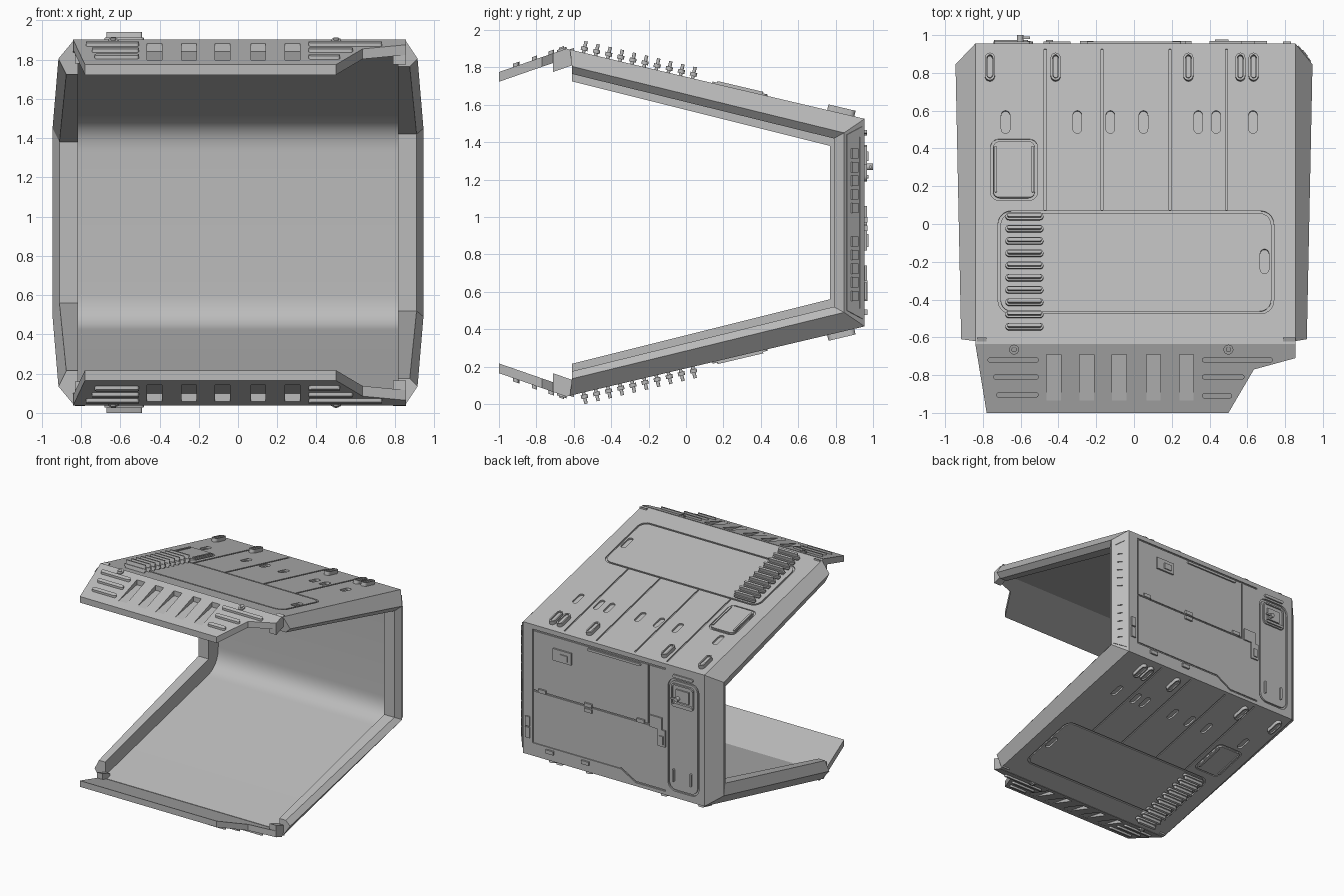
import bpy, bmesh, math
from mathutils import Vector

cube = bpy.data.objects.get("Cube")
if cube:
    bpy.data.objects.remove(cube)

MID = 0.97                      # height of the mirror plane
BACK = 0.955                    # y of the outer back wall
LEFT, RIGHT = 0.855, -0.84      # shell edges

grey = bpy.data.materials.new("plain_grey")
grey.use_nodes = True
grey.diffuse_color = (0.5, 0.5, 0.5, 1)
grey.node_tree.nodes["Principled BSDF"].inputs["Base Color"].default_value = (0.5, 0.5, 0.5, 1)


# Placement of flat drawings (u, v, height) on each outer surface
def roof_z(y):
    return 1.895 - 0.235 * (y + 0.62)

def roof(x, y, h):
    return Vector((x, y + 0.23 * h, roof_z(y) + h))

def lip(x, y, h):
    return Vector((x, y, 1.775 + 0.347 * (y + 1) + h))

def scoop(x, y, h):
    return lip(x, y, h if h > 0 else h * (y + 0.94) / 0.25)

def back(x, z, h):
    return Vector((x, BACK + h, z))

def post(s, z, h):
    # s runs across the chamfered post from its side edge to its back edge
    return Vector((0.945 - 0.09 * s + 0.77 * h, 0.845 + 0.11 * s + 0.63 * h, z))

def flipped(place):
    def put(u, v, h):
        p = place(u, v, h)
        return Vector((p.x, p.y, 2 * MID - p.z))
    return put


# Outlines
def box(u0, u1, v0, v1):
    return [(u0, v0), (u1, v0), (u1, v1), (u0, v1)]

def rounded(u0, u1, v0, v1, r, n=5):
    pts = []
    for k, (cu, cv) in enumerate(box(u0 + r, u1 - r, v0 + r, v1 - r)):
        for i in range(n + 1):
            a = math.pi * (1 + k / 2 + i / (2 * n))
            pts.append((cu + r * math.cos(a), cv + r * math.sin(a)))
    return pts

def pill(u0, u1, v0, v1):
    return rounded(u0, u1, v0, v1, 0.499 * min(u1 - u0, v1 - v0))

def line(p, q, w=0.012):
    p, q = Vector(p), Vector(q)
    d = (q - p).normalized() * w / 2
    n = Vector((-d.y, d.x))
    return [tuple(c) for c in (p - d - n, q + d - n, q + d + n, p - d + n)]


def finish(name, bm, angle=25):
    bmesh.ops.recalc_face_normals(bm, faces=bm.faces)
    mesh = bpy.data.meshes.new(name)
    bm.to_mesh(mesh)
    bm.free()
    mesh.materials.append(grey)
    ob = bpy.data.objects.new(name, mesh)
    bpy.context.collection.objects.link(ob)
    smooth(ob, angle)
    return ob

def smooth(ob, angle=25):
    bpy.ops.object.select_all(action='DESELECT')
    ob.select_set(True)
    bpy.context.view_layer.objects.active = ob
    bpy.ops.object.shade_smooth_by_angle(angle=math.radians(angle))

def prism(bm, outline, h0, h1, place, hole=None):
    def ring(pts, h):
        return [bm.verts.new(place(u, v, h)) for u, v in pts]
    def wall(a, b):
        for i in range(len(a)):
            j = (i + 1) % len(a)
            bm.faces.new((a[i], a[j], b[j], b[i]))
    lo, hi = ring(outline, h0), ring(outline, h1)
    wall(lo, hi)
    if hole:
        lo2, hi2 = ring(hole, h0), ring(hole, h1)
        wall(lo2, hi2)
        wall(lo, lo2)
        wall(hi, hi2)
    else:
        bm.faces.new(lo)
        bm.faces.new(hi)

def build(name, parts, place):
    bm = bmesh.new()
    for outline, h0, h1, *hole in parts:
        prism(bm, outline, h0, h1, place, *hole)
    return finish(name, bm)

def frame(u0, u1, v0, v1, r, w, h0, h1):
    return (rounded(u0, u1, v0, v1, r), h0, h1,
            rounded(u0 + w, u1 - w, v0 + w, v1 - w, r - w * 0.6))

def carve(ob, cutter):
    m = ob.modifiers.new("carve", 'BOOLEAN')
    m.operation, m.solver, m.object, m.use_self = 'DIFFERENCE', 'EXACT', cutter, True
    bpy.context.view_layer.objects.active = ob
    bpy.ops.object.modifier_apply(modifier="carve")
    bpy.data.objects.remove(cutter)
    smooth(ob)


# Shell: folded sheet with a filleted inside
inner = [Vector((-0.64, roof_z(-0.64) - 0.055))]
corner = Vector((0.9, roof_z(0.9) - 0.055))
a, b = corner + Vector((-0.15, 0.035)), corner - Vector((0, 0.155))
for i in range(13):
    t = i / 12
    inner.append(a * (1 - t) ** 2 + corner * 2 * t * (1 - t) + b * t * t)
half = [Vector((-0.64, roof_z(-0.64))), Vector((BACK, roof_z(BACK)))]
mirror = lambda pts: [Vector((p.x, 2 * MID - p.y)) for p in reversed(pts)]
profile = half + mirror(half) + [p for p in reversed(inner + mirror(inner))]
bm = bmesh.new()
prism(bm, [tuple(p) for p in profile], RIGHT, LEFT, lambda y, z, x: Vector((x, y, z)))
shell = finish("shell", bm)

# Panel grooves
G = -0.008
seams = [(line((x, 0.08), (x, 0.92)), G, 0.02) for x in (-0.47, -0.17, 0.19, 0.49)]
seams += [frame(-0.72, 0.74, -0.475, 0.07, 0.07, 0.013, -0.01, 0.021),
          frame(-0.76, -0.51, 0.125, 0.45, 0.045, 0.013, G, 0.02)]
for place in (roof, flipped(roof)):
    carve(shell, build("seam_cutter", seams, place))
steps = [(0.76, 1.48), (0.76, 0.53), (-0.06, 0.53), (-0.2, 0.45), (-0.47, 0.45)]
rows = list(zip(steps, steps[1:])) + [((0.76, 1.48), (-0.47, 1.48)),
        ((0.76, 0.97), (-0.32, 0.97)), ((-0.32, 1.48), (-0.32, 0.97))]
grooves = [(line(p, q), G - i * 0.0004, 0.02 + i * 0.0004) for i, (p, q) in enumerate(rows)]
grooves.append(frame(-0.79, -0.5, 0.47, 1.42, 0.07, 0.014, -0.013, 0.03))
carve(shell, build("back_cutter", grooves, back))

# Side rims: chamfered ridge swept round the open sides
def side_rim(name, edge, side, drop):
    section = [  # front x, front y, z, back x, back y, z
        (edge, -0.62, 1.895, edge, BACK, 1.525),
        (side * 0.915, -0.61, 1.805, side * 0.945, 0.845, 1.45),
        (side * 0.875, -0.61, 1.765 - drop, side * 0.91, 0.79 - drop / 2, 1.42 - drop),
        (side * 0.815, -0.61, 1.765 - drop, side * 0.815, 0.79 - drop / 2, 1.42 - drop),
        (side * 0.815, -0.61, 1.865, side * 0.815, 0.925, 1.505)]
    bm = bmesh.new()
    loops = [[], [], [], []]
    for fx, fy, fz, bx, by, bz in section:
        ends = [(fx, fy, fz), (bx, by, bz), (bx, by, 2 * MID - bz), (fx, fy, 2 * MID - fz)]
        for lp, p in zip(loops, ends):
            lp.append(bm.verts.new(p))
    for l0, l1 in zip(loops, loops[1:]):
        for i in range(5):
            bm.faces.new((l0[i], l0[i - 1], l1[i - 1], l1[i]))
    bm.faces.new(loops[0])
    bm.faces.new(loops[-1])
    finish(name, bm, 5)

side_rim("left_rim", LEFT, 1, 0.0)
side_rim("right_rim", RIGHT, -1, 0.04)

# Details repeated on roof and underside
lip_plan = [(RIGHT, -0.635), (-0.78, -1), (0.5, -1), (0.635, -0.77), (LEFT, -0.71), (LEFT, -0.635)]
scoops = [(box(x - 0.038, x + 0.038, -0.935, -0.69), -0.042, 0.02)
          for x in (-0.425, -0.25, -0.078, 0.103, 0.278)]
bars = [(pill(u0, u1, y - 0.014, y + 0.014), -0.01, 0.018) for u0, u1, y in (
    (-0.775, -0.505, -0.72), (-0.745, -0.505, -0.81), (-0.73, -0.505, -0.905),
    (0.36, 0.735, -0.72), (0.36, 0.585, -0.81), (0.36, 0.52, -0.91))]
bolts = []
for x in (-0.635, 0.5):
    for r, h in ((0.026, 0.01), (0.014, 0.018)):
        bolts.append((pill(x - r, x + r, -0.665 - r, -0.665 + r), -0.01, h))
louvers = []
for i in range(10):
    y = 0.035 - 0.0648 * i
    louvers += [(pill(-0.68, -0.48, y - 0.018, y + 0.018), 0.012, 0.032),
                (pill(-0.67, -0.49, y - 0.009, y + 0.009), -0.01, 0.061)]
vents = []
for x in (-0.763, -0.415, 0.288, 0.563, 0.633):
    vents += [frame(x - 0.026, x + 0.026, 0.755, 0.9, 0.0255, 0.01, -0.01, 0.03),
              (pill(x - 0.013, x + 0.013, 0.77, 0.885), -0.01, 0.022)]
slots = [(pill(x - 0.023, x + 0.023, 0.48, 0.6), -0.015, 0.02)
         for x in (-0.68, -0.3, -0.125, 0.05, 0.34, 0.435, 0.63)]
slots.append((pill(0.668, 0.714, -0.262, -0.133), -0.015, 0.02))
hatch = [(rounded(-0.745, -0.525, 0.14, 0.435, 0.03), -0.01, 0.008)]
hatch += [(pill(x - 0.008, x + 0.008, 0.165, 0.41), -0.01, 0.016) for x in (-0.733, -0.537)]

for tag, wrap in (("upper", lambda f: f), ("lower", flipped)):
    plate = build(tag + "_lip", [(lip_plan, -0.052, 0)], wrap(lip))
    carve(plate, build("scoop_cutter", scoops, wrap(scoop)))
    build(tag + "_lip_corners", [(box(0.79, LEFT, -0.71, -0.6), -0.1, -0.01),
                                 (box(RIGHT + 0.01, -0.78, -0.7, -0.6), -0.1, -0.01)], wrap(lip))
    build(tag + "_lip_bars", bars, wrap(lip))
    build(tag + "_bolts", bolts, wrap(lip))
    build(tag + "_louvers", louvers, wrap(roof))
    build(tag + "_vents", vents, wrap(roof))
    build(tag + "_hatch", hatch, wrap(roof))
    carve(shell, build("slot_cutter", slots, wrap(roof)))

# Back wall fittings
build("door_screen", [frame(-0.745, -0.535, 1.19, 1.385, 0.03, 0.012, -0.01, 0.012),
                      (box(-0.7, -0.58, 1.24, 1.34), -0.01, 0.012),
                      (pill(-0.74, -0.56, 1.205, 1.225), -0.01, 0.02)], back)
build("door_knob", [(pill(-0.62, -0.585, 1.25, 1.285), 0, 0.045),
                    (box(-0.61, -0.55, 1.26, 1.275), 0.025, 0.037)], back)
build("door_grips", [(pill(x - 0.008, x + 0.008, 0.55, 0.66), -0.01, 0.015)
                     for x in (-0.717, -0.556)], back)
build("door_lintel", [(pill(-0.74, -0.55, 1.435, 1.46), -0.01, 0.012)], back)
build("latch", [(box(-0.45, -0.335, 0.96, 1.06), -0.01, 0.012),
                (box(-0.48, -0.41, 0.82, 0.96), -0.01, 0.012),
                (box(-0.465, -0.43, 0.84, 0.91), -0.01, 0.02)], back)
build("wall_box", [(box(0.4, 0.57, 1.28, 1.38), -0.01, 0.014),
                   (box(0.43, 0.5, 1.3, 1.35), -0.01, 0.022)], back)
build("top_rail", [(pill(-0.25, 0.25, 1.445, 1.465), -0.01, 0.012)], back)
build("hinges", [(box(x - 0.035, x + 0.035, z - 0.015, z + 0.015), -0.01, 0.015) for x, z in (
    (0.67, 0.985), (0.24, 0.985), (-0.25, 0.985), (0.24, 0.94), (0.6, 0.49), (0.27, 0.49))], back)
build("edge_handle", [(box(0.79, 0.83, 0.66, 0.74), -0.01, 0.012),
                      (box(0.79, 0.83, 0.56, 0.65), -0.01, 0.012)], back)

# Vented post on the left
build("post_frame", [([(0.12, 0.5), (0.88, 0.455), (0.88, 1.485), (0.12, 1.44)], -0.005, 0.006,
                      [(0.25, 0.54), (0.75, 0.51), (0.75, 1.43), (0.25, 1.4)])], post)
build("post_slots", [(box(0.35, 0.65, z, z + 0.055), -0.005, 0.01)
                     for base in (0.55, 1.02) for z in [base + 0.073 * i for i in range(5)]], post)
